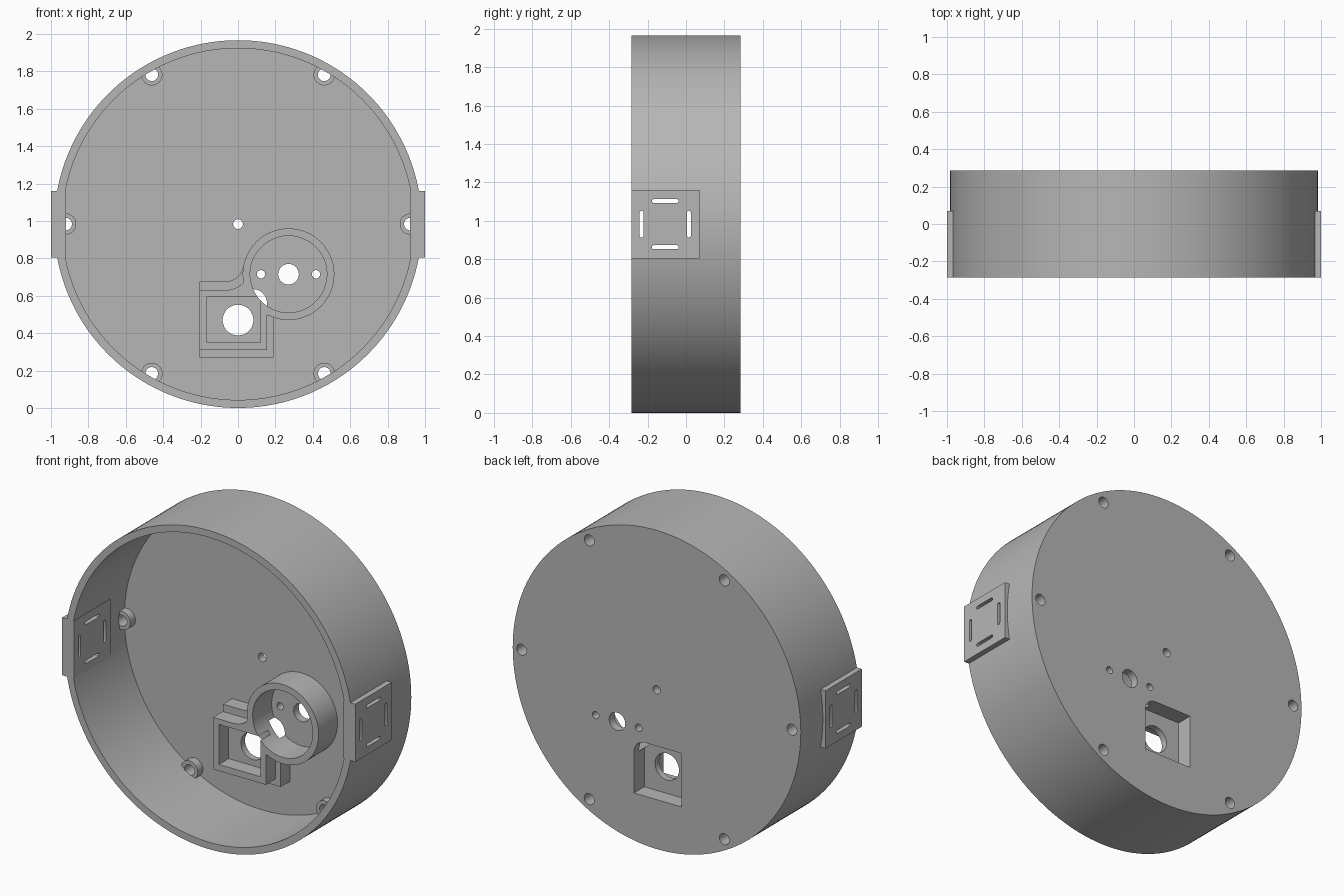
import bpy, bmesh
from math import sin, cos, pi, radians

cube = bpy.data.objects.get("Cube")
if cube:
    bpy.data.objects.remove(cube, do_unlink=True)

R = C = 0.983                    # outer radius and height of the drum axis
FRONT, BACK, FLOOR = -0.285, 0.285, 0.235
RIM, STEP = 0.05, 0.145          # front faces of the tall sleeve and its base

grey = bpy.data.materials.new("grey plastic")
grey.use_nodes = True
grey.diffuse_color = (0.47, 0.47, 0.47, 1)
grey.node_tree.nodes["Principled BSDF"].inputs["Base Color"].default_value = grey.diffuse_color


def arc(u, v, r, start=0, end=360, n=48):
    steps = n if end - start == 360 else n + 1
    angles = [radians(start + (end - start) * i / n) for i in range(steps)]
    return [(u + r * cos(a), v + r * sin(a)) for a in angles]


def rect(u0, u1, v0, v1):
    return [(u0, v0), (u1, v0), (u1, v1), (u0, v1)]


def prism(name, outline, w0, w1, along="y"):
    """Extrude an outline along y (outline in x, z) or along x (outline in y, z)."""
    bm = bmesh.new()
    place = (lambda u, v, w: (u, w, v)) if along == "y" else (lambda u, v, w: (w, u, v))
    a, b = [[bm.verts.new(place(u, v, w)) for u, v in outline] for w in (w0, w1)]
    bm.faces.new(a)
    bm.faces.new(b[::-1])
    for i in range(len(a)):
        j = (i + 1) % len(a)
        bm.faces.new((a[i], b[i], b[j], a[j]))
    bmesh.ops.recalc_face_normals(bm, faces=bm.faces)
    mesh = bpy.data.meshes.new(name)
    bm.to_mesh(mesh)
    bm.free()
    mesh.materials.append(grey)
    ob = bpy.data.objects.new(name, mesh)
    bpy.context.scene.collection.objects.link(ob)
    return ob


def combine(part, operation):
    mod = housing.modifiers.new(part.name, "BOOLEAN")
    mod.operation, mod.solver, mod.object = operation, "EXACT", part
    bpy.context.view_layer.objects.active = housing
    bpy.ops.object.modifier_apply(modifier=mod.name)
    bpy.data.objects.remove(part, do_unlink=True)


def add(*args, **kw):
    combine(prism(*args, **kw), "UNION")


def cut(*args, **kw):
    combine(prism(*args, **kw), "DIFFERENCE")


# Drum with a closed back
housing = prism("housing", arc(0, C, R, n=160), FRONT, BACK)
cut("drum_cavity", arc(0, C, 0.94, n=160), FRONT - 0.1, FLOOR)

# Side pads with four strap slots each
pad_y = -0.108
for side in (-1, 1):
    x0, x1 = sorted((side * 0.92, side))
    add("side_pad", rect(FRONT, 0.07, C - 0.178, C + 0.178), x0, x1, along="x")
    for s in (-1, 1):
        h = C + s * 0.12
        v = pad_y + s * 0.123
        level = arc(pad_y + 0.06, h, 0.01, -90, 90, 6) + arc(pad_y - 0.06, h, 0.01, 90, 270, 6)
        upright = arc(v, C + 0.06, 0.01, 0, 180, 6) + arc(v, C - 0.06, 0.01, 180, 360, 6)
        cut("level_slot", level, x0 - 0.05, x1 + 0.05, along="x")
        cut("upright_slot", upright, x0 - 0.05, x1 + 0.05, along="x")

# Six screw bosses around the floor
for i in range(6):
    x, z = 0.922 * cos(i * pi / 3), C + 0.922 * sin(i * pi / 3)
    add("screw_boss", arc(x, z, 0.057), 0.185, 0.26)
    cut("screw_hole", arc(x, z, 0.034, n=32), 0.18, 0.4)

# Square sleeve on a wider base, blended into a round cup
rx, rz = 0.27, 0.715
fx, fz = -0.07, 0.775
base = [(-0.205, 0.27), (0.19, 0.27), (0.19, 0.7), (0.1, 0.75)]
base += arc(fx, fz, 0.1, -10, -90, 12) + [(-0.205, 0.675)]
sleeve = [(-0.205, 0.31), (0.155, 0.31), (0.155, 0.7)]
sleeve += arc(fx, fz, 0.145, -30, -90, 12) + [(-0.205, 0.63)]
add("sleeve_base", base, STEP, 0.26)
add("square_sleeve", sleeve, RIM, 0.25)
add("round_cup", arc(rx, rz, 0.245, n=96), RIM, 0.255)
cut("cup_cavity", arc(rx, rz, 0.205, n=96), FRONT, FLOOR)
cut("sleeve_pocket", rect(-0.165, 0.12, 0.35, 0.597), FRONT, STEP)

# Recess in the back, one corner rounded
recess = [(-0.17, 0.305), (0.155, 0.305)] + arc(0.08, 0.56, 0.075, 0, 90, 12) + [(-0.17, 0.635)]
cut("back_recess", recess, 0.185, 0.4)

# Round through holes
for x, z, r in ((0, 0.47, 0.082), (0, C, 0.026), (rx, rz, 0.055),
                (rx - 0.147, rz, 0.022), (rx + 0.147, rz, 0.022)):
    cut("through_hole", arc(x, z, r), 0.1, 0.4)

# Smooth curved walls, crisp edges
bpy.ops.object.select_all(action="DESELECT")
housing.select_set(True)
bpy.context.view_layer.objects.active = housing
bpy.ops.object.shade_smooth_by_angle(angle=radians(30))
